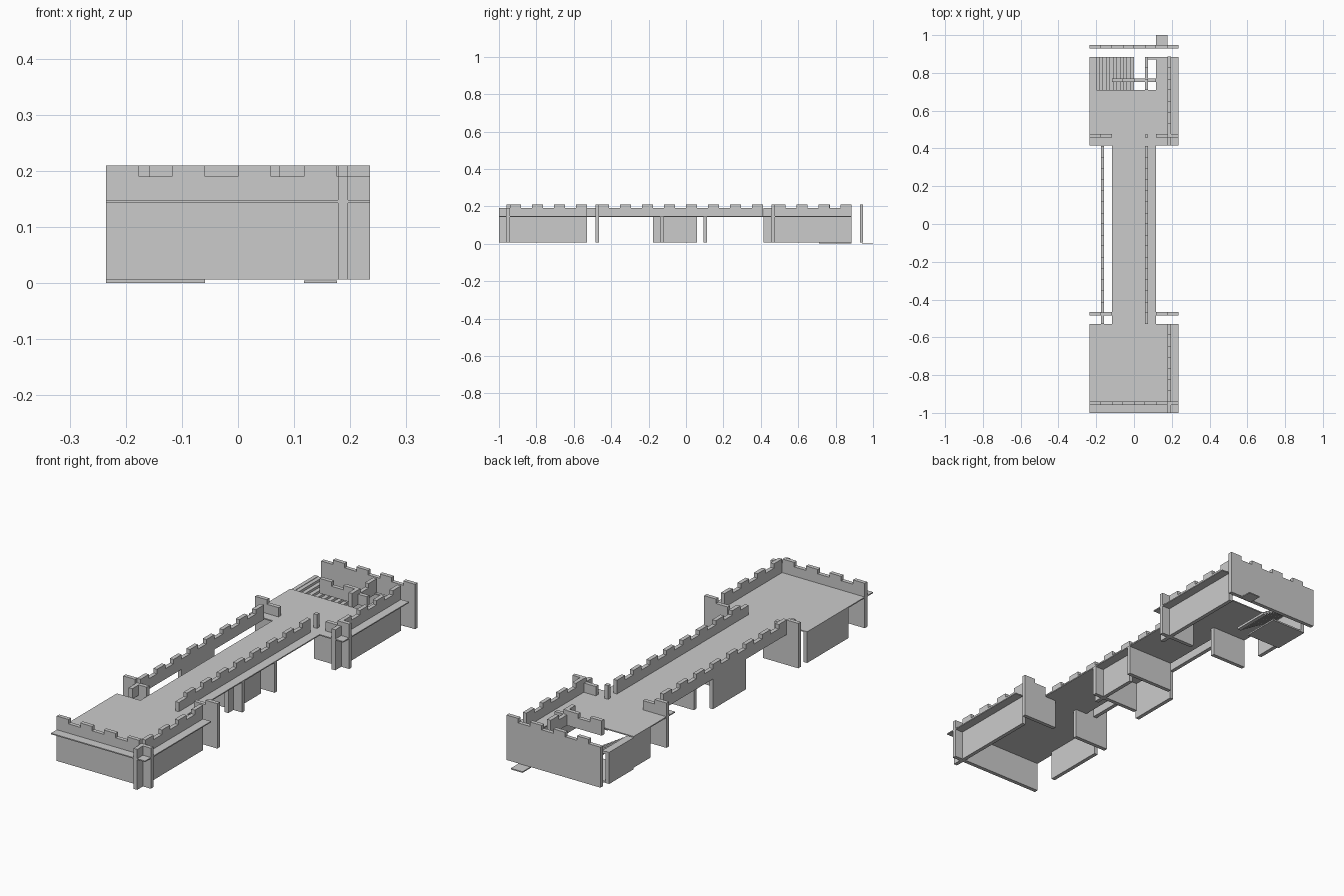
import bpy, bmesh
from mathutils import Vector

if "Cube" in bpy.data.objects:
    bpy.data.objects.remove(bpy.data.objects["Cube"])

U = 2 / 34               # width of one battlement tooth
T = 0.018                # panel thickness
LOW, DECK, NOTCH, TOP = 0.007, 0.143, 0.19, 0.21
W = 4 * U                # half width of the end platforms


def extrude(name, pts, vec):
    """Extrude a flat outline along vec."""
    clean = []
    for p in pts:
        if not clean or (Vector(p) - Vector(clean[-1])).length > 1e-5:
            clean.append(p)
    bm = bmesh.new()
    f = bm.faces.new([bm.verts.new(p) for p in clean])
    r = bmesh.ops.extrude_face_region(bm, geom=[f])
    bmesh.ops.translate(bm, vec=vec, verts=[v for v in r["geom"] if isinstance(v, bmesh.types.BMVert)])
    bmesh.ops.recalc_face_normals(bm, faces=bm.faces)
    me = bpy.data.meshes.new(name)
    bm.to_mesh(me)
    bm.free()
    ob = bpy.data.objects.new(name, me)
    bpy.context.collection.objects.link(ob)
    return ob


def box(name, x0, x1, y0, y1, z0, z1):
    return extrude(name, [(x0, y0, z0), (x1, y0, z0), (x1, y1, z0), (x0, y1, z0)], (0, 0, z1 - z0))


def wall(name, along, at, start, teeth, high, legs=()):
    """Upright panel with battlements on top and optional legs below the deck."""
    end = start + teeth * U
    pts = [(start, DECK)]
    for i in range(teeth):
        z = TOP if (i % 2 == 0) == high else NOTCH
        pts += [(start + i * U, z), (start + (i + 1) * U, z)]
    pts.append((end, DECK))
    for a, b in sorted(legs, reverse=True):
        pts += [(b, DECK), (b, LOW), (a, LOW), (a, DECK)]
    if along == "x":
        return extrude(name, [(u, at - T / 2, z) for u, z in pts], (0, T, 0))
    return extrude(name, [(at - T / 2, u, z) for u, z in pts], (T, 0, 0))


# Deck: two platforms joined by a narrow bridge, with a stairwell cut-out
b = 2 * U
Y1, Y2, Y3, Y4 = -1 + 8 * U, 0.415, 0.71, 0.885
deck = [(-W, -1), (W, -1), (W, Y1), (b, Y1), (b, Y2), (W, Y2), (W, Y4), (0.075, Y4),
        (0.075, 0.872), (b, 0.872), (b, Y3), (-W, Y3), (-W, Y2), (-b, Y2), (-b, Y1), (-W, Y1)]
extrude("deck", [(x, y, DECK) for x, y in deck], (0, 0, 0.005))

# End walls
wall("front_wall", "x", -0.95, -W, 8, True, [(-W, W)])
wall("rear_wall", "x", 0.938, -W, 8, False, [(-W, W)])

# Right platform walls, with battlements
for name, y in (("front", -1), ("rear", Y2)):
    wall(name + "_right_wall", "y", 0.187, y, 8, False, [(y, y + 8 * U)])

# Left platform walls, below the deck only
box("front_left_wall", -W, -W + T, Y1 - 5 * U, Y1, LOW, DECK)
box("rear_left_wall", -W, -W + T, Y4 - 5 * U, Y4, LOW, DECK)

# Gate walls on both sides of each bridge end
for name, y in (("front", -0.475), ("rear", 0.467)):
    wall(name + "_gate_right", "x", y, b, 2, False, [(U, W)])
    wall(name + "_gate_left", "x", y, -W, 2, True, [(-W, -U)])

# Bridge parapets and the pier under the middle
for side, x in (("right", 0.066), ("left", -0.167)):
    wall("bridge_parapet_" + side, "y", x, Y1, 16, False, [(-3 * U, U)])
for name, y in (("front", -0.13), ("rear", 0.103)):
    box("pier_cross_wall_" + name, -b, b, y - T / 2, y + T / 2, LOW, DECK)
box("parapet_post", 0.057, 0.075, 0.457, 0.475, DECK, TOP)

# Stairwell railings
wall("stair_rail_cross", "x", 0.761, -b, 4, True)
wall("stair_rail_side", "y", 0.066, Y4 - 3 * U, 3, True)

# Stairs descending from the left wall
N = 12
run, rise = (W - T) / N, 0.011
for i in range(N):
    x, z = -W + T + i * run, DECK - 0.002 - i * rise
    box("stair_step", x, x + run, Y3, Y4, z - rise, z)

# Ground plates
box("stair_base", -W, -U, Y3, Y4, 0, 0.007)
box("doorstep", b, 3 * U, 0.94, 1, 0, 0.005)
